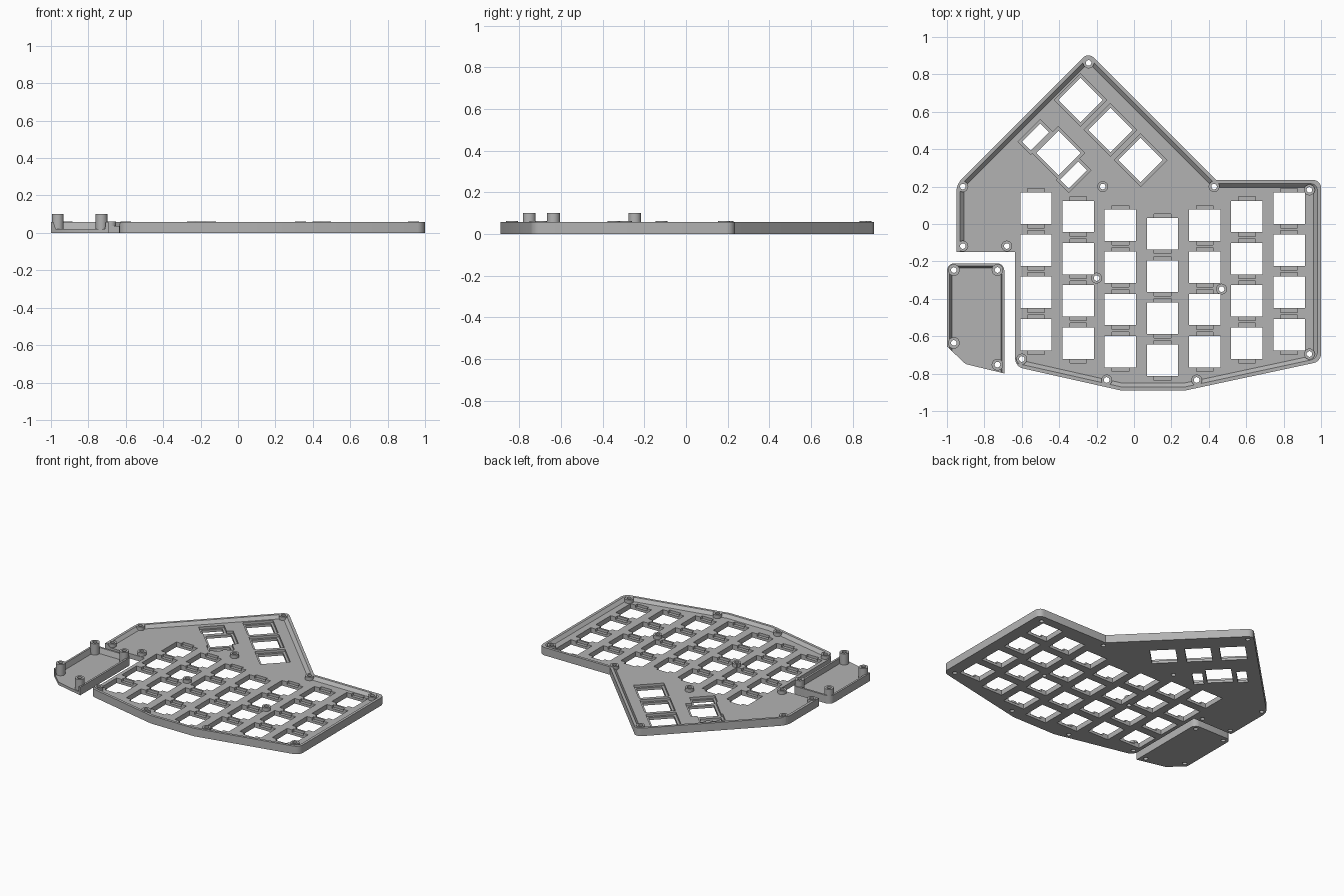
import bpy, bmesh, math
from mathutils import Vector, Matrix

cube = bpy.data.objects.get("Cube")
if cube:
    bpy.data.objects.remove(cube, do_unlink=True)

grey = bpy.data.materials.new("grey plastic")
grey.use_nodes = True
colour = (0.45, 0.45, 0.45, 1)
grey.diffuse_color = colour
grey.node_tree.nodes["Principled BSDF"].inputs["Base Color"].default_value = colour

RIM = 0.057
PITCH = 0.2255
KEY = 0.168


def finish(bm, name):
    bmesh.ops.recalc_face_normals(bm, faces=bm.faces)
    mesh = bpy.data.meshes.new(name)
    bm.to_mesh(mesh)
    bm.free()
    ob = bpy.data.objects.new(name, mesh)
    bpy.context.collection.objects.link(ob)
    mesh.materials.append(grey)
    return ob


def offset(poly, dists):
    """Move each edge of an anticlockwise polygon inward by its own distance."""
    pts = [Vector(p) for p in poly]
    n = len(pts)
    out = []
    for i in range(n):
        a = (pts[i] - pts[i - 1]).normalized()
        b = (pts[(i + 1) % n] - pts[i]).normalized()
        na, nb = Vector((-a.y, a.x)), Vector((-b.y, b.x))
        da, db = dists[i - 1], dists[i]
        det = na.x * nb.y - na.y * nb.x
        out.append(pts[i] + Vector(((da * nb.y - db * na.y) / det,
                                    (db * na.x - da * nb.x) / det)))
    return out


def loft(name, low, high, z0, z1, rounded=(), radius=0.04):
    """Solid between two matching outlines, with chosen corners rounded."""
    bm = bmesh.new()
    lo = [bm.verts.new((p[0], p[1], z0)) for p in low]
    hi = [bm.verts.new((p[0], p[1], z1)) for p in high]
    n = len(lo)
    bm.faces.new(lo[::-1])
    bm.faces.new(hi)
    for i in range(n):
        j = (i + 1) % n
        bm.faces.new((lo[i], lo[j], hi[j], hi[i]))
    edges = [bm.edges.get((lo[i], hi[i])) for i in rounded]
    if edges:
        bmesh.ops.bevel(bm, geom=edges, offset=radius, segments=5,
                        profile=0.5, affect='EDGES')
    return finish(bm, name)


def add_box(bm, x, y, w, d, z0, z1, angle=0):
    m = (Matrix.Translation((x, y, (z0 + z1) / 2)) @ Matrix.Rotation(angle, 4, 'Z')
         @ Matrix.Diagonal((w, d, z1 - z0, 1)))
    bmesh.ops.create_cube(bm, size=1, matrix=m)


def add_posts(bm, points, radius, z0, z1):
    for x, y in points:
        bmesh.ops.create_cone(bm, cap_ends=True, segments=24, radius1=radius,
                              radius2=radius, depth=z1 - z0,
                              matrix=Matrix.Translation((x, y, (z0 + z1) / 2)))


def combine(ob, tool, operation):
    tool.hide_render = True
    mod = ob.modifiers.new("shape", 'BOOLEAN')
    mod.operation, mod.solver, mod.use_self = operation, 'EXACT', True
    mod.object = tool
    bpy.context.view_layer.objects.active = ob
    bpy.ops.object.modifier_apply(modifier=mod.name)
    bpy.data.objects.remove(tool, do_unlink=True)


def tray(name, outline, rims, slopes, rounded, hollow_round, floor):
    """Plate with raised rims; a negative rim leaves that edge open."""
    body = loft(name, outline, outline, 0, RIM, rounded)
    top = offset(outline, rims)
    low = offset(outline, [r + s for r, s in zip(rims, slopes)])
    # carry the slope a little above the rim for a clean cut
    k = 0.01 / (RIM - floor)
    above = [t + (t - l) * k for t, l in zip(top, low)]
    combine(body, loft("hollow", low, above, floor, RIM + 0.01, hollow_round, 0.03),
            'DIFFERENCE')
    return body


def smooth(ob):
    bpy.ops.object.select_all(action='DESELECT')
    ob.select_set(True)
    bpy.context.view_layer.objects.active = ob
    bpy.ops.object.shade_smooth_by_angle(angle=math.radians(30))


# Main key plate: anticlockwise from the inner corner beside the small tray
outline = [(-0.635, -0.15), (-0.635, -0.763), (-0.07, -0.89), (0.275, -0.89),
           (1.0, -0.735), (1.0, 0.235), (0.44, 0.235), (-0.2435, 0.9185),
           (-0.95, 0.212), (-0.95, -0.15)]
rims = [-0.03] + [0.019] * 8 + [-0.03]
slopes = [0] + [0.021] * 8 + [0]
plate = tray("key_plate", outline, rims, slopes, (1, 4, 5, 7, 8), (4, 5, 7, 8), 0.036)

# Key grid and angled thumb cluster
column_tops = [0.085, 0.04, -0.006, -0.053, -0.006, 0.04, 0.085]
keys = [(-0.524 + c * PITCH, top - r * PITCH)
        for c, top in enumerate(column_tops) for r in range(4)]
thumbs = [(-0.286, 0.663), (-0.126, 0.503), (0.035, 0.342), (-0.404, 0.38)]
stabilisers = [(-0.527, 0.465), (-0.323, 0.262)]
TURN = math.radians(-45)

# Shallow recesses for clips around the openings
bm = bmesh.new()
for x, y in keys:
    add_box(bm, x, y, 0.09, KEY + 0.044, 0.018, 0.05)
for x, y in thumbs:
    add_box(bm, x, y, 0.2, 0.2, 0.018, 0.05, TURN)
for x, y in stabilisers:
    add_box(bm, x, y, 0.095, 0.168, 0.018, 0.05, TURN)
combine(plate, finish(bm, "recesses"), 'DIFFERENCE')

# Screw posts
posts = [(-0.243, 0.861), (-0.915, 0.2), (-0.915, -0.118), (-0.68, -0.118),
         (-0.167, 0.2), (0.428, 0.2), (0.938, 0.182), (0.938, -0.695),
         (0.335, -0.834), (-0.146, -0.834), (-0.6, -0.722), (-0.2, -0.289),
         (0.468, -0.348)]
bm = bmesh.new()
add_posts(bm, posts, 0.029, 0.01, 0.061)
combine(plate, finish(bm, "posts"), 'UNION')

# Through openings for keys, stabilisers and screws
bm = bmesh.new()
for x, y in keys:
    add_box(bm, x, y, KEY, KEY, -0.05, 0.1)
for x, y in thumbs:
    add_box(bm, x, y, KEY, KEY, -0.05, 0.1, TURN)
for x, y in stabilisers:
    add_box(bm, x, y, 0.066, 0.138, -0.05, 0.1, TURN)
add_posts(bm, posts, 0.015, -0.05, 0.1)
combine(plate, finish(bm, "openings"), 'DIFFERENCE')
smooth(plate)

# Small side tray, open along its front edges
outline = [(-1.0, -0.21), (-1.0, -0.655), (-0.9, -0.749), (-0.693, -0.799),
           (-0.693, -0.21)]
cover = tray("side_tray", outline, [0.014, -0.03, -0.03, 0.014, 0.014],
             [0.012, 0, 0, 0.004, 0.012], (0, 4), (0, 4), 0.02)
posts = [(-0.963, -0.246), (-0.73, -0.246), (-0.963, -0.636), (-0.73, -0.752)]
bm = bmesh.new()
add_posts(bm, posts, 0.031, 0.01, 0.1)
combine(cover, finish(bm, "tall_posts"), 'UNION')
bm = bmesh.new()
add_posts(bm, posts, 0.015, -0.05, 0.15)
combine(cover, finish(bm, "screw_holes"), 'DIFFERENCE')
smooth(cover)
